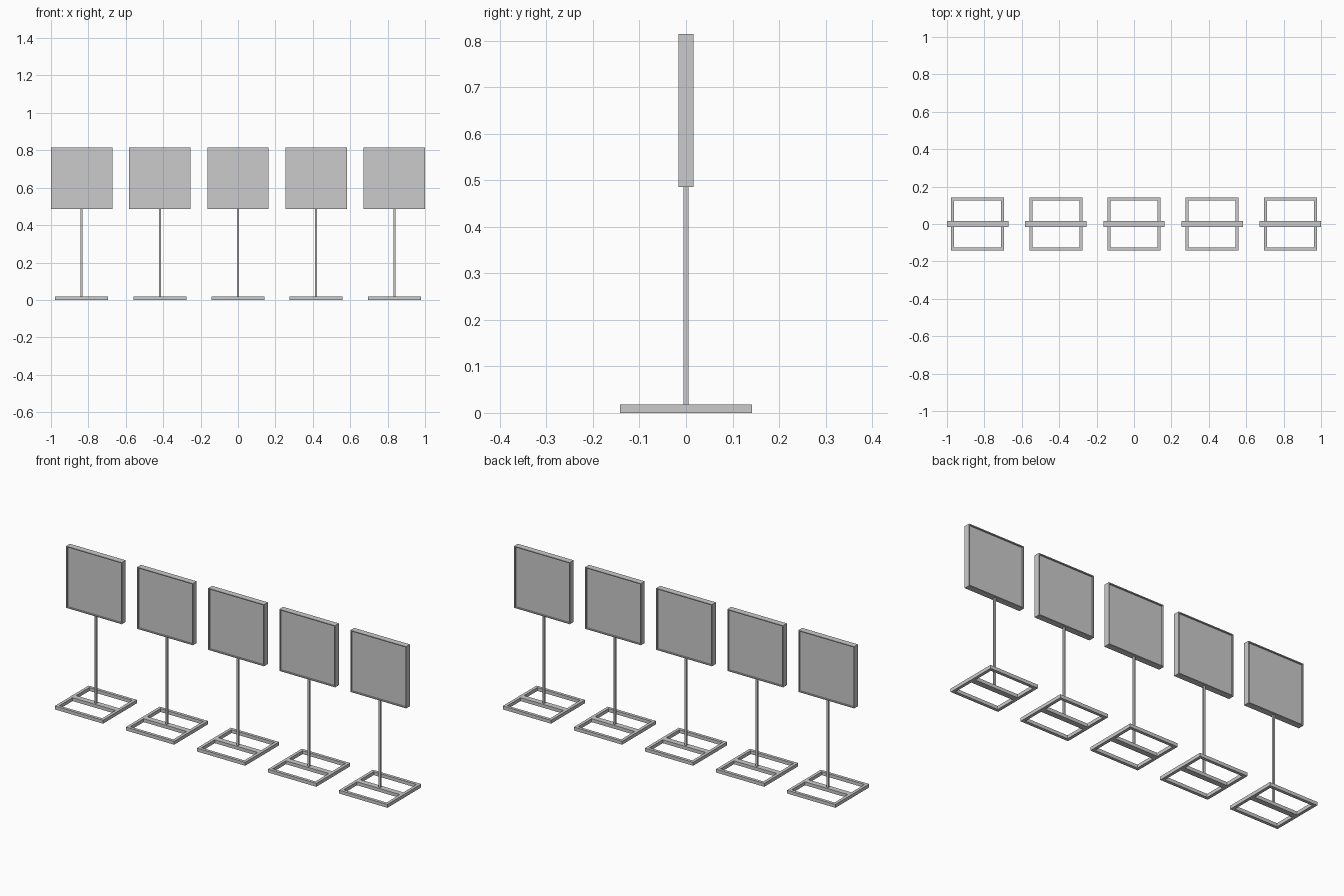
import bpy
import bmesh
from mathutils import Matrix, Vector

if "Cube" in bpy.data.objects:
    bpy.data.objects.remove(bpy.data.objects["Cube"])

SPACING = 0.418
PANEL, PANEL_Z, DEPTH = 0.328, 0.65, 0.032
BASE_X, BASE_Y, TUBE, BASE_H = 0.284, 0.284, 0.016, 0.018


def make_object(name, bm):
    mesh = bpy.data.meshes.new(name)
    bm.to_mesh(mesh)
    bm.free()
    obj = bpy.data.objects.new(name, mesh)
    bpy.context.collection.objects.link(obj)
    return obj


def box_mesh(size, center):
    bm = bmesh.new()
    bmesh.ops.create_cube(bm, size=1, matrix=Matrix.Translation(center) @ Matrix.Diagonal((*size, 1)))
    return bm


def sign_panel(name, x):
    # Square panel with a thin raised rim around both faces
    bm = box_mesh((PANEL, DEPTH, PANEL), (x, 0, PANEL_Z))
    bm.normal_update()
    faces = [f for f in bm.faces if abs(f.normal.y) > 0.9]
    bmesh.ops.inset_individual(bm, faces=faces, thickness=0.007)
    for face in faces:
        inner = bmesh.ops.extrude_discrete_faces(bm, faces=[face])["faces"][0]
        inward = Vector((0, -0.008 if inner.calc_center_median().y > 0 else 0.008, 0))
        bmesh.ops.translate(bm, verts=inner.verts, vec=inward)
    bmesh.ops.recalc_face_normals(bm, faces=bm.faces)
    return make_object(name, bm)


def base_frame(name, x):
    # Open rectangular ring lying on the floor
    bm = bmesh.new()
    rings = []
    for z in (0, BASE_H):
        for inset in (0, TUBE):
            hx, hy = BASE_X / 2 - inset, BASE_Y / 2 - inset
            rings.append([bm.verts.new((x + sx * hx, sy * hy, z))
                          for sx, sy in ((-1, -1), (1, -1), (1, 1), (-1, 1))])
    low_out, low_in, top_out, top_in = rings
    for a, b in ((low_out, top_out), (top_out, top_in), (top_in, low_in), (low_in, low_out)):
        for i in range(4):
            j = (i + 1) % 4
            bm.faces.new((a[i], a[j], b[j], b[i]))
    bmesh.ops.recalc_face_normals(bm, faces=bm.faces)
    return make_object(name, bm)


for n in range(5):
    x = (n - 2) * SPACING
    sign_panel(f"sign_panel_{n + 1}", x)
    base_frame(f"base_frame_{n + 1}", x)
    # Flat bar across the base carries the pole
    make_object(f"base_crossbar_{n + 1}",
                box_mesh((BASE_X - 2 * TUBE, 0.03, BASE_H), (x, 0, BASE_H / 2)))
    # Slim square pole up to the panel
    bottom, top = BASE_H, PANEL_Z - PANEL / 2
    make_object(f"pole_{n + 1}",
                box_mesh((0.01, 0.01, top - bottom), (x, 0, (top + bottom) / 2)))
